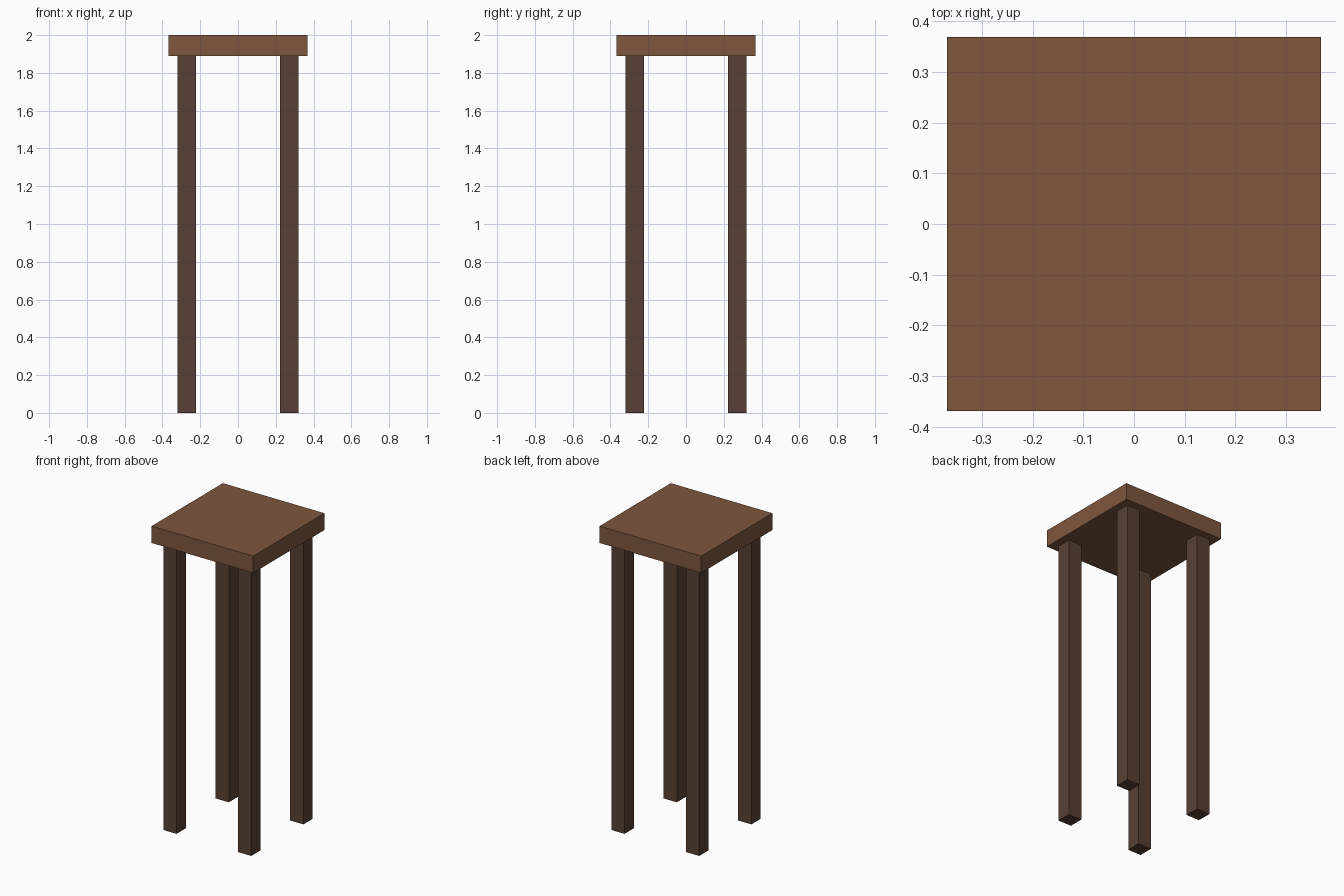
import bpy

if "Cube" in bpy.data.objects:
    bpy.data.objects.remove(bpy.data.objects["Cube"])

HEIGHT, SEAT_Z = 2.0, 1.889      # top and underside of the seat
SEAT_W = 0.737
LEG_W, LEG_C = 0.096, 0.271      # leg thickness and centre offset


def material(name, rgb):
    mat = bpy.data.materials.new(name)
    mat.diffuse_color = (*rgb, 1.0)
    mat.use_nodes = True
    mat.node_tree.nodes["Principled BSDF"].inputs["Base Color"].default_value = mat.diffuse_color
    return mat


def box(name, x, y, z0, z1, width, mat):
    bpy.ops.mesh.primitive_cube_add(size=1, location=(x, y, (z0 + z1) / 2))
    obj = bpy.context.object
    obj.name = name
    obj.scale = (width, width, z1 - z0)
    bpy.ops.object.transform_apply(location=False, rotation=False, scale=True)
    obj.data.materials.append(mat)
    return obj


seat_wood = material("seat_wood", (0.209, 0.093, 0.047))
leg_wood = material("leg_wood", (0.098, 0.051, 0.034))

# Square slab seat
box("seat", 0, 0, SEAT_Z, HEIGHT, SEAT_W, seat_wood)

# Four square legs, inset from the seat edge
for side_y, sy in (("front", -1), ("back", 1)):
    for side_x, sx in (("left", -1), ("right", 1)):
        box(f"{side_y}_{side_x}_leg", sx * LEG_C, sy * LEG_C,
            0, SEAT_Z, LEG_W, leg_wood)
